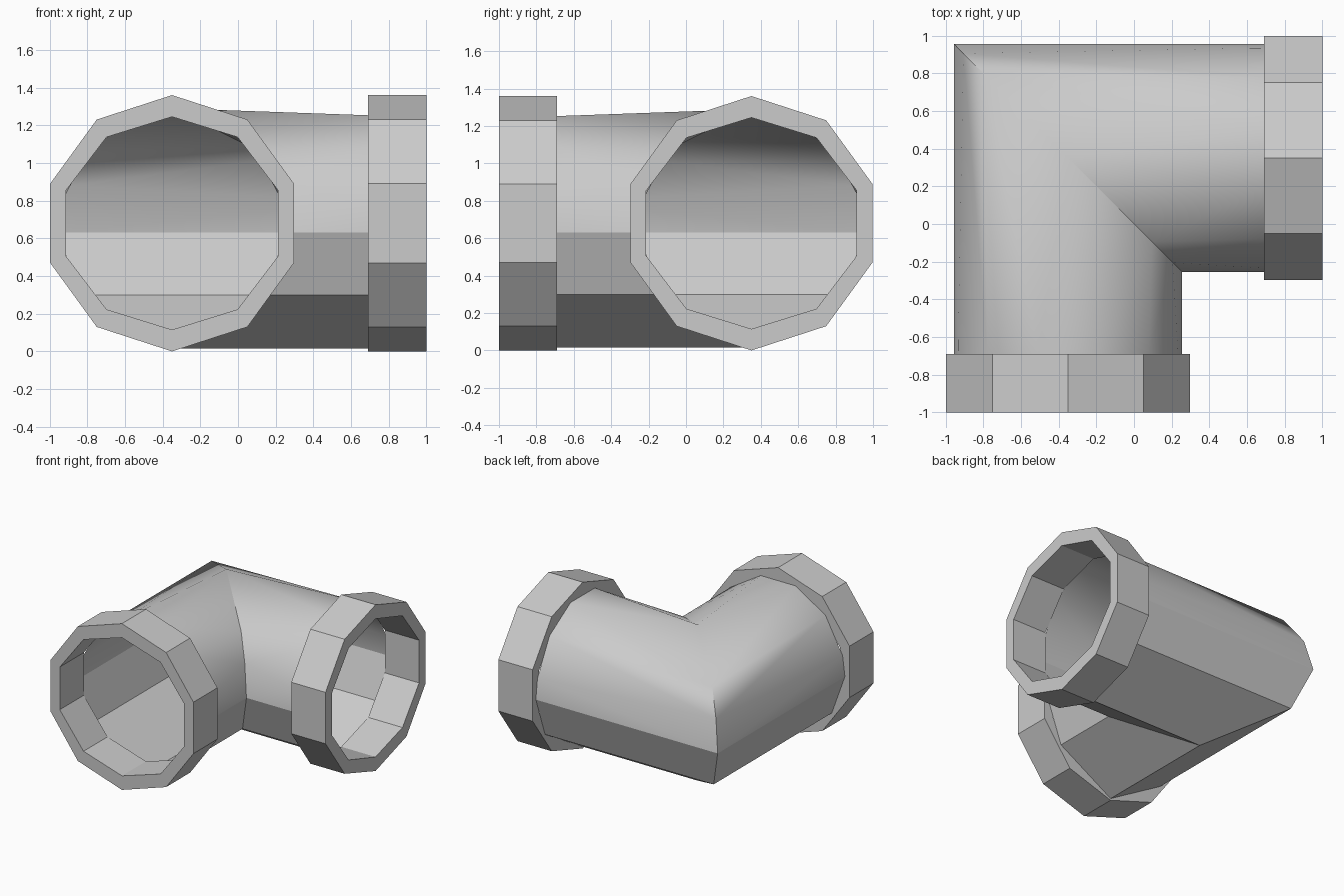
import bpy, bmesh, math

cube = bpy.data.objects.get("Cube")
if cube:
    bpy.data.objects.remove(cube, do_unlink=True)

AXIS = 0.35      # sideways offset of each leg's axis
LEG_END = 0.69   # where pipe meets collar

grey = bpy.data.materials.new("pipe_grey")
grey.use_nodes = True
colour = (0.6, 0.6, 0.6, 1)
grey.diffuse_color = colour
grey.node_tree.nodes["Principled BSDF"].inputs["Base Color"].default_value = colour


def front_leg(u, d, z):
    return (u - AXIS, -d, z)


def side_leg(u, d, z):
    return (d, AXIS - u, z)


def finish(bm, name):
    bmesh.ops.remove_doubles(bm, verts=bm.verts, dist=0.0005)
    bmesh.ops.recalc_face_normals(bm, faces=bm.faces)
    mesh = bpy.data.meshes.new(name)
    bm.to_mesh(mesh)
    bm.free()
    mesh.materials.append(grey)
    obj = bpy.data.objects.new(name, mesh)
    bpy.context.collection.objects.link(obj)
    return obj


# Elbow pipe: half sections from the bottom ridge up to the crown
lower = [(0, 0.015), (0.486, 0.30), (0.605, 0.63)]
end_half = lower + [(0.584, 0.797), (0.428, 1.086), (0.157, 1.253)]
mitre_half = lower + [(0.555, 0.88), (0.445, 1.07), (0, 1.29)]

bm = bmesh.new()


def add_face(*points):
    unique = list(dict.fromkeys(points))
    if len(unique) > 2:
        bm.faces.new([bm.verts.new(p) for p in unique])


for place in (front_leg, side_leg):
    for side in (1, -1):
        ends = [place(side * u, LEG_END, z) for u, z in end_half]
        mitre = [(side * u - AXIS, AXIS - side * u, z) for u, z in mitre_half]
        for i in range(len(ends) - 1):
            if i < 2:
                add_face(mitre[i], mitre[i + 1], ends[i + 1], ends[i])
            else:
                add_face(mitre[i], ends[i + 1], ends[i])
                add_face(mitre[i], mitre[i + 1], ends[i + 1])
    # crown triangle between the two halves
    u, z = end_half[-1]
    add_face((-AXIS, AXIS, mitre_half[-1][1]),
             place(u, LEG_END, z), place(-u, LEG_END, z))

pipe = finish(bm, "elbow_pipe")
bpy.ops.object.select_all(action="DESELECT")
pipe.select_set(True)
bpy.context.view_layer.objects.active = pipe
bpy.ops.object.shade_smooth_by_angle(angle=math.radians(40))

# Keep the lower folds crisp
verts = pipe.data.vertices
for edge in pipe.data.edges:
    if all(verts[v].co.z < 0.64 for v in edge.vertices):
        edge.use_edge_sharp = True


# Ten-sided hollow collars
def collar(name, place):
    bm = bmesh.new()
    loops = []
    for ru, rz, d in ((0.68, 0.68, 1), (0.68, 0.68, LEG_END),
                      (0.5915, 0.565, LEG_END), (0.5915, 0.565, 1)):
        loops.append([])
        for k in range(10):
            a = math.tau * k / 10
            point = place(ru * math.sin(a), d, 0.68 + rz * math.cos(a))
            loops[-1].append(bm.verts.new(point))
    for n in range(4):
        a, b = loops[n], loops[(n + 1) % 4]
        for k in range(10):
            j = (k + 1) % 10
            bm.faces.new((a[k], a[j], b[j], b[k]))
    finish(bm, name)


collar("front_collar", front_leg)
collar("left_collar", side_leg)
